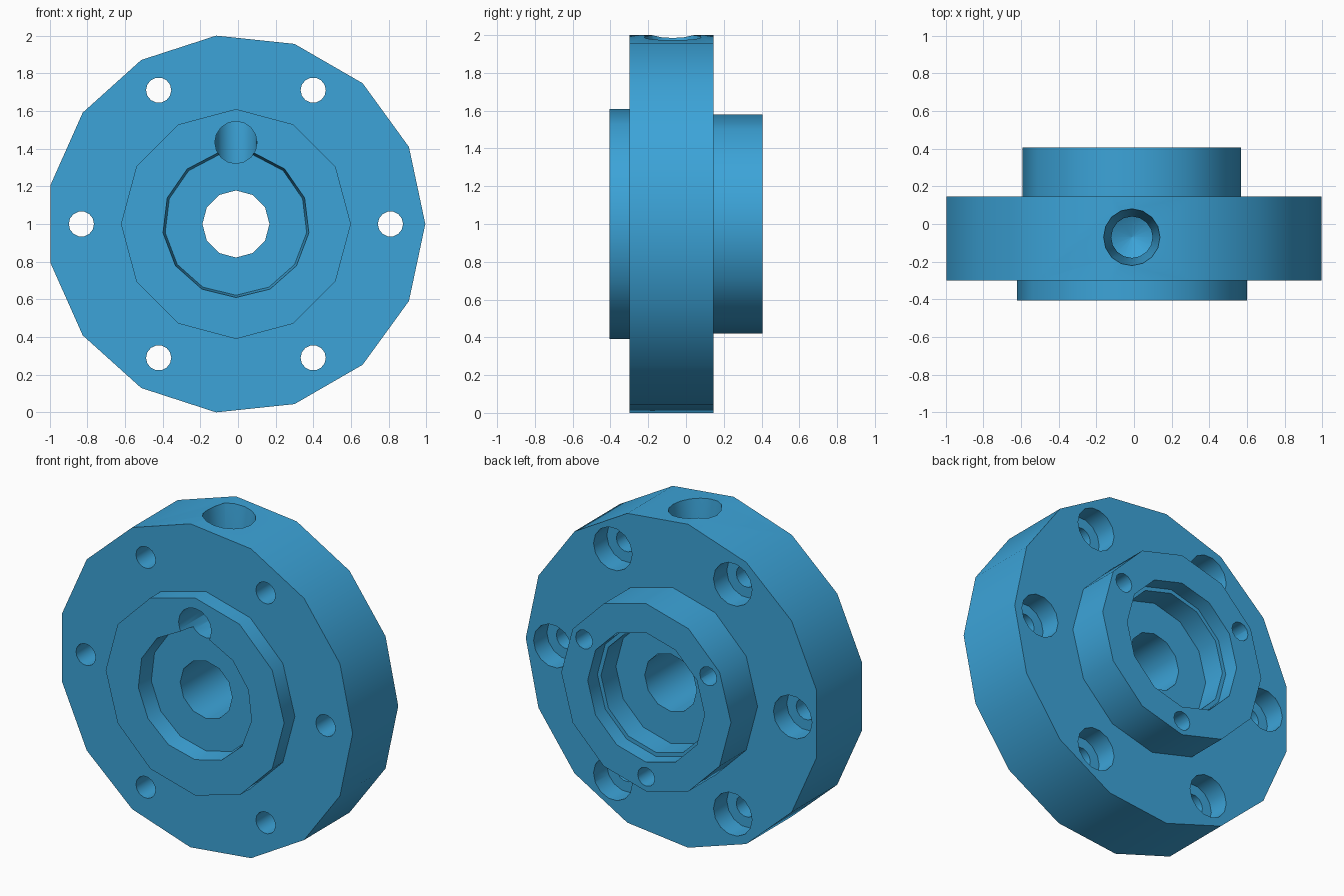
import bpy, bmesh, math
from mathutils import Vector

if "Cube" in bpy.data.objects:
    bpy.data.objects.remove(bpy.data.objects["Cube"])

CX, CZ = -0.011, 1.0          # shared axis of the turned parts

blue = bpy.data.materials.new("blue")
blue.use_nodes = True
colour = (0.045, 0.37, 0.69, 1)
blue.diffuse_color = colour
blue.node_tree.nodes["Principled BSDF"].inputs["Base Color"].default_value = colour


def turned(name, profile, sides, x=CX, other=CZ, axis="Y", phase=0.0):
    """Closed solid from (position along axis, radius) pairs."""
    bm = bmesh.new()
    rings = []
    for t, r in profile:
        ring = []
        for i in range(sides):
            a = math.radians(phase) + 2 * math.pi * i / sides
            u, v = x + r * math.cos(a), other + r * math.sin(a)
            ring.append(bm.verts.new(Vector((u, t, v) if axis == "Y" else (u, v, t))))
        rings.append(ring)
    for a, b in zip(rings, rings[1:]):
        for i in range(sides):
            j = (i + 1) % sides
            bm.faces.new((a[i], a[j], b[j], b[i]))
    bm.faces.new(rings[0])
    bm.faces.new(rings[-1])
    bmesh.ops.recalc_face_normals(bm, faces=bm.faces)
    mesh = bpy.data.meshes.new(name)
    bm.to_mesh(mesh)
    bm.free()
    mesh.materials.append(blue)
    obj = bpy.data.objects.new(name, mesh)
    bpy.context.collection.objects.link(obj)
    return obj


def combine(body, tool, operation):
    """Apply a boolean and discard the tool."""
    mod = body.modifiers.new("boolean", "BOOLEAN")
    mod.operation, mod.object, mod.solver = operation, tool, "EXACT"
    tool.hide_render = True
    bpy.ops.object.select_all(action="DESELECT")
    bpy.context.view_layer.objects.active = body
    body.select_set(True)
    bpy.ops.object.modifier_apply(modifier=mod.name)
    bpy.data.objects.remove(tool)


# Main disc with a boss on each side
flange = turned("flange_body", [(-0.30, 1.005), (0.145, 1.005)], 15)
combine(flange, turned("front_boss", [(-0.405, 0.61), (-0.1, 0.61)], 12), "UNION")
combine(flange, turned("back_boss", [(0.0, 0.58), (0.405, 0.58)], 12), "UNION")

# Front recess, stepped back recess and the bore, as one tool each
cutters = [
    turned("front_recess", [(-0.5, 0.39), (-0.405, 0.39), (-0.295, 0.378)], 13, phase=-90),
    turned("back_recess", [(0.165, 0.375), (0.31, 0.375), (0.31, 0.40), (0.5, 0.40)], 12),
    turned("centre_bore", [(-0.6, 0.178), (0.6, 0.178)], 12),
]

# Six counterbored bolt holes through the disc
for k in range(6):
    a = math.radians(60 * k)
    cutters.append(turned("bolt_hole",
                          [(-0.5, 0.067), (0.015, 0.067), (0.015, 0.132), (0.3, 0.132)], 14,
                          CX + 0.82 * math.cos(a), CZ + 0.82 * math.sin(a)))

# Three small blind holes in the back boss
for k in range(3):
    a = math.radians(30 + 120 * k)
    cutters.append(turned("screw_hole", [(0.2, 0.058), (0.6, 0.058)], 12,
                          CX + 0.49 * math.cos(a), CZ + 0.49 * math.sin(a)))

# Tapered port from the rim with a drill point, met by a hole from the front
cutters.append(turned("rim_port",
                      [(1.26, 0.001), (1.32, 0.11), (1.62, 0.11), (2.0, 0.152), (2.1, 0.152)],
                      16, CX, -0.07, "Z"))
cutters.append(turned("front_port", [(-0.6, 0.112), (-0.07, 0.112)], 16, CX, 1.433))

for cutter in cutters:
    combine(flange, cutter, "DIFFERENCE")

bpy.ops.object.select_all(action="DESELECT")
bpy.context.view_layer.objects.active = flange
flange.select_set(True)
bpy.ops.object.shade_smooth_by_angle(angle=math.radians(31))
